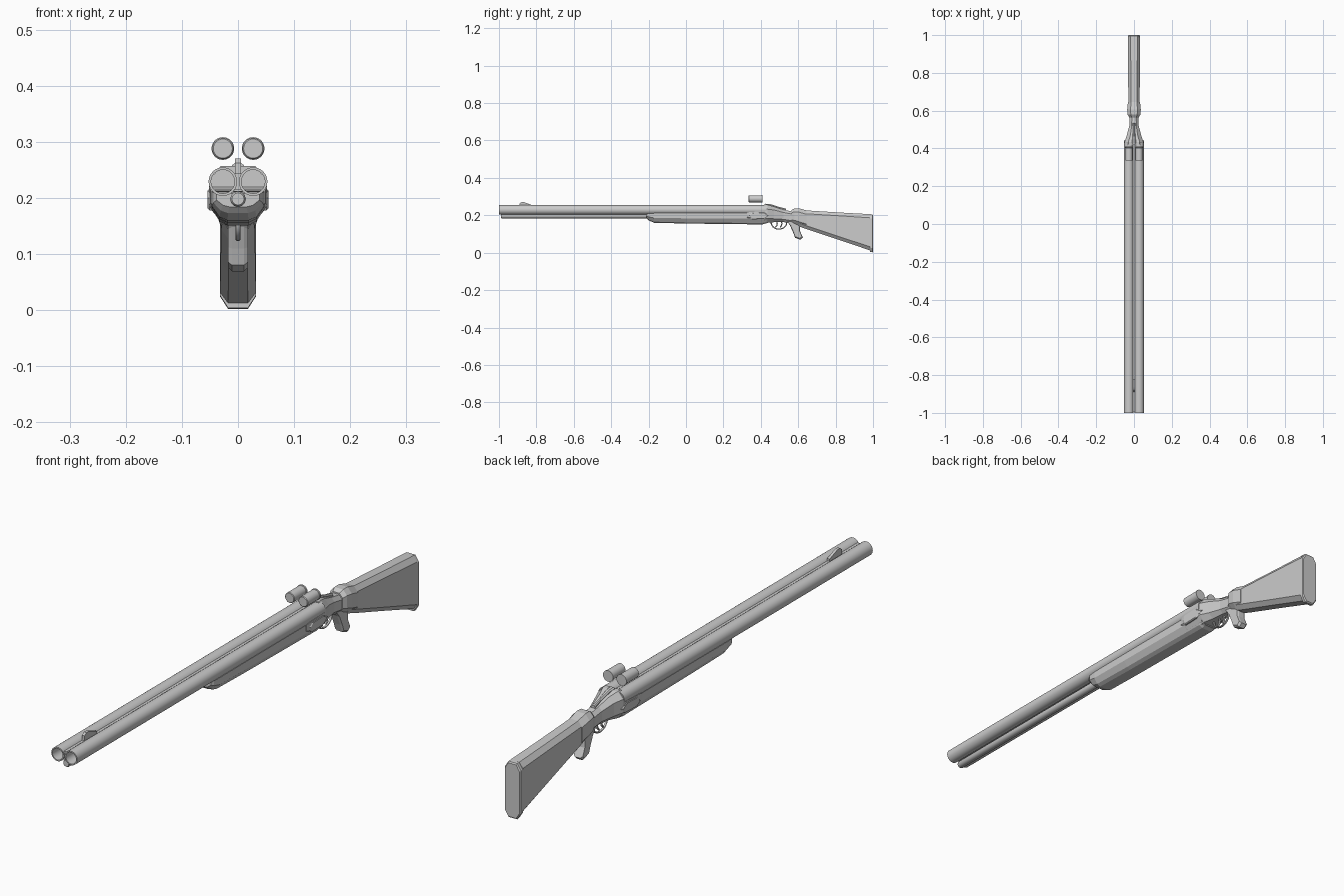
import bpy, bmesh, math
from mathutils import Vector

if "Cube" in bpy.data.objects:
    bpy.data.objects.remove(bpy.data.objects["Cube"])


def make(name, verts, faces, smooth=False):
    me = bpy.data.meshes.new(name)
    me.from_pydata(verts, [], faces)
    bm = bmesh.new()
    bm.from_mesh(me)
    bmesh.ops.recalc_face_normals(bm, faces=bm.faces)
    bm.to_mesh(me)
    bm.free()
    ob = bpy.data.objects.new(name, me)
    bpy.context.collection.objects.link(ob)
    if smooth:
        bpy.ops.object.select_all(action='DESELECT')
        ob.select_set(True)
        bpy.context.view_layer.objects.active = ob
        bpy.ops.object.shade_smooth_by_angle(angle=math.radians(35))
    return ob


def loft(name, rings, caps=True, closed=False, smooth=False):
    n, m = len(rings[0]), len(rings)
    faces = [(i * n + j, i * n + (j + 1) % n, (i + 1) % m * n + (j + 1) % n, (i + 1) % m * n + j)
             for i in range(m if closed else m - 1) for j in range(n)]
    if caps and not closed:
        faces += [tuple(range(n)), tuple(range((m - 1) * n, m * n))]
    return make(name, [v for r in rings for v in r], faces, smooth)


def circle(x, y, z, r, n=24):
    return [(x + r * math.cos(2 * math.pi * k / n), y, z + r * math.sin(2 * math.pi * k / n)) for k in range(n)]


def octagon(y, w, z0, z1, fx=0.5, fz=0.22, dy=0):
    # Chamfered box cross-section
    c, h = w * fx, (z1 - z0) * fz
    return [(-c, y + dy, z0), (c, y + dy, z0), (w, y, z0 + h), (w, y, z1 - h),
            (c, y, z1), (-c, y, z1), (-w, y, z1 - h), (-w, y, z0 + h)]


def prism(name, profile, w, x=0, chamfer=0):
    # Side profile (y, z) extruded across x
    n = len(profile)
    cy = sum(p[0] for p in profile) / n
    cz = sum(p[1] for p in profile) / n
    s = 1 - chamfer
    inner = [(cy + (y - cy) * s, cz + (z - cz) * s) for y, z in profile]
    layers = [(-w, inner), (-w * .6, profile), (w * .6, profile), (w, inner)]
    return loft(name, [[(x + dx, y, z) for y, z in p] for dx, p in layers])


def sweep(name, path, r, n=8):
    # Round bar along a (y, z) path in the middle plane
    rings = []
    for i, (y, z) in enumerate(path):
        a, b = path[max(i - 1, 0)], path[min(i + 1, len(path) - 1)]
        t = Vector((0, b[0] - a[0], b[1] - a[1])).normalized()
        nrm = Vector((0, -t.z, t.y))
        rings.append([tuple(Vector((0, y, z)) + Vector((1.6 * r * math.cos(q), 0, 0)) + nrm * r * math.sin(q))
                      for q in (2 * math.pi * k / n for k in range(n))])
    return loft(name, rings, smooth=True)


# Barrels with open bores, and the loose shells above the breech
for side, x in (("left", -0.027), ("right", 0.027)):
    loft(side + "_barrel", [circle(x, -1, 0.229, 0.0255), circle(x, 0.43, 0.229, 0.0255),
                            circle(x, 0.43, 0.229, 0.021), circle(x, -1, 0.229, 0.021)],
         closed=True, smooth=True)
    loft(side + "_shell", [circle(x, y, 0.288, r) for y, r in
                           ((0.335, 0.017), (0.337, 0.019), (0.403, 0.019), (0.404, 0.0203), (0.41, 0.0203))],
         smooth=True)

# Rib between the barrels and front bead sight
loft("barrel_rib", [octagon(y, 0.006, 0.214, 0.244, 0.8, 0.05) for y in (-0.995, 0.43)])
prism("front_sight", [(-0.89, 0.235), (-0.89, 0.262), (-0.88, 0.27), (-0.865, 0.27),
                      (-0.82, 0.253), (-0.82, 0.235)], 0.005)

# Tube under the barrels
loft("under_tube", [circle(0, y, 0.198, r, 12) for y, r in ((-0.99, 0.011), (-0.985, 0.014), (-0.16, 0.014))],
     smooth=True)


# Fore-end with a faceted keel section
def keel(y, w, top, bottom):
    h = top - bottom
    right = [(0.4 * w, bottom), (0.7 * w, bottom + 0.12 * h), (w, bottom + 0.5 * h), (w, top)]
    return [(x, y, z) for x, z in right] + [(-x, y, z) for x, z in reversed(right)]


loft("fore_end", [keel(-0.21, 0.038, 0.208, 0.184), keel(-0.20, 0.044, 0.21, 0.173),
                  keel(-0.17, 0.047, 0.211, 0.160), keel(0.0, 0.047, 0.212, 0.156), keel(0.34, 0.047, 0.212, 0.152),
                  keel(0.41, 0.047, 0.212, 0.151), keel(0.425, 0.045, 0.212, 0.157)])

# Receiver: cheeks beside the barrels, breech block, tapering wrist
loft("receiver_cheeks", [keel(0.325, 0.049, 0.214, 0.168), keel(0.345, 0.052, 0.218, 0.157),
                         keel(0.43, 0.052, 0.222, 0.156)])
loft("receiver", [octagon(0.418, 0.051, 0.158, 0.257, 0.6, 0.25), octagon(0.435, 0.050, 0.160, 0.257, 0.6, 0.25),
                  octagon(0.47, 0.038, 0.163, 0.247), octagon(0.52, 0.025, 0.164, 0.230),
                  octagon(0.56, 0.023, 0.158, 0.222), octagon(0.61, 0.025, 0.150, 0.228)])
for x in (-0.045, 0.045):
    prism("side_plate", [(0.35, 0.178), (0.335, 0.20), (0.35, 0.213), (0.42, 0.216), (0.445, 0.20), (0.42, 0.18)],
          0.009, x, 0.15)

# Top lever and its pivot
loft("top_lever", [octagon(0.425, 0.011, 0.245, 0.262), octagon(0.45, 0.009, 0.24, 0.260),
                   octagon(0.50, 0.005, 0.225, 0.244), octagon(0.535, 0.008, 0.218, 0.236)])

# Stock with a raised collar at the wrist
loft("stock_collar", [octagon(0.565, 0.026, 0.160, 0.228), octagon(0.58, 0.034, 0.155, 0.237),
                      octagon(0.605, 0.036, 0.145, 0.237), octagon(0.645, 0.032, 0.132, 0.226)])
loft("stock", [octagon(0.60, 0.028, 0.142, 0.228, 0.55, 0.2), octagon(0.645, 0.030, 0.126, 0.226, 0.55, 0.18),
               octagon(0.82, 0.031, 0.068, 0.215, 0.55, 0.12), octagon(0.985, 0.032, 0.012, 0.206, 0.55, 0.1)])
loft("butt_plate", [octagon(0.984, 0.032, 0.004, 0.206, 0.55, 0.11), octagon(0.996, 0.032, 0.002, 0.205, 0.55, 0.11),
                    octagon(1.0, 0.029, 0.006, 0.201, 0.55, 0.11)])

# Pistol grip
prism("pistol_grip", [(0.53, 0.180), (0.555, 0.148), (0.572, 0.110), (0.583, 0.080), (0.612, 0.069),
                      (0.625, 0.081), (0.610, 0.115), (0.608, 0.150), (0.62, 0.180)], 0.018, 0, 0.14)

# Trigger guard and the two triggers
guard = [(0.497 + 0.042 * math.cos(a), 0.162 + 0.036 * math.sin(a))
         for a in (math.pi + math.pi * k / 12 for k in range(13))]
sweep("trigger_guard", guard, 0.003)
for y in (0.485, 0.51):
    sweep("trigger", [(y, 0.168), (y + 0.003, 0.155), (y, 0.144), (y - 0.007, 0.136)], 0.003)
